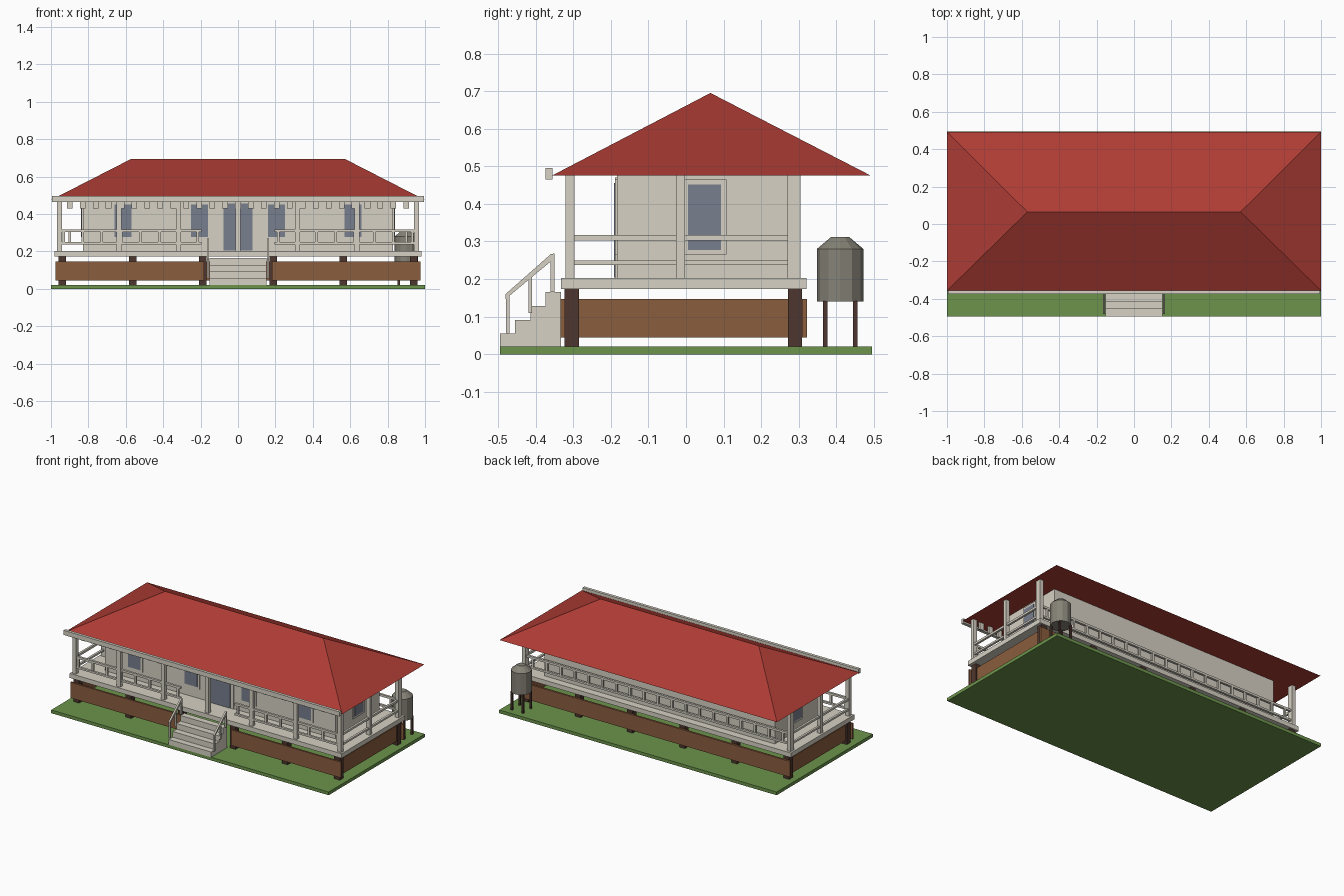
import bpy, bmesh, math

if "Cube" in bpy.data.objects:
    bpy.data.objects.remove(bpy.data.objects["Cube"])


def material(name, srgb):
    m = bpy.data.materials.new(name)
    lin = [((c / 255 + 0.055) / 1.055) ** 2.4 for c in srgb]
    m.diffuse_color = (*lin, 1)
    m.use_nodes = True
    m.node_tree.nodes["Principled BSDF"].inputs["Base Color"].default_value = m.diffuse_color
    return m


CREAM = material("cream paint", (214, 209, 196))
RED = material("red roofing", (174, 60, 52))
GREEN = material("grass green", (108, 148, 76))
BROWN = material("brown timber", (138, 93, 62))
DARK = material("dark timber", (78, 54, 46))
GLASS = material("blue grey glass", (120, 126, 142))
GREY = material("tank grey", (134, 131, 119))


def finish(name, bm, mat):
    bmesh.ops.recalc_face_normals(bm, faces=bm.faces)
    me = bpy.data.meshes.new(name)
    bm.to_mesh(me)
    bm.free()
    me.materials.append(mat)
    ob = bpy.data.objects.new(name, me)
    bpy.context.collection.objects.link(ob)
    return ob


def boxes(name, mat, items):
    """One object from boxes given as (x0, x1, y0, y1, z0, z1)."""
    bm = bmesh.new()
    for x0, x1, y0, y1, z0, z1 in items:
        vs = bmesh.ops.create_cube(bm, size=1)["verts"]
        for v in vs:
            v.co.x = x1 if v.co.x > 0 else x0
            v.co.y = y1 if v.co.y > 0 else y0
            v.co.z = z1 if v.co.z > 0 else z0
    return finish(name, bm, mat)


def mirror(items):
    """Add the copies on the other side of x = 0."""
    return items + [(-b, -a, *rest) for a, b, *rest in items]


def prism(name, mat, profile, spans):
    """Extrude a (y, z) profile over each x span."""
    bm = bmesh.new()
    for x0, x1 in spans:
        a = [bm.verts.new((x0, y, z)) for y, z in profile]
        b = [bm.verts.new((x1, y, z)) for y, z in profile]
        bm.faces.new(a)
        bm.faces.new(b[::-1])
        for i in range(len(a)):
            j = (i + 1) % len(a)
            bm.faces.new((a[i], a[j], b[j], b[i]))
    return finish(name, bm, mat)


# Ground slab, deck and house walls
boxes("lawn", GREEN, [(-1, 1, -0.495, 0.495, 0, 0.021)])
boxes("deck", CREAM, [(-0.98, 0.98, -0.333, 0.32, 0.173, 0.203)])
boxes("walls", CREAM, [(-0.83, 0.83, -0.183, 0.271, 0.2, 0.476)])

# Hipped roof
bm = bmesh.new()
eave = [bm.verts.new((x, y, 0.475)) for x, y in
        ((-1, -0.357), (1, -0.357), (1, 0.492), (-1, 0.492))]
left, right = [bm.verts.new((x, 0.065, 0.695)) for x in (-0.57, 0.57)]
for f in ((eave[0], eave[1], right, left), (eave[1], eave[2], right),
          (eave[2], eave[3], left, right), (eave[3], eave[0], left), eave[::-1]):
    bm.faces.new(f)
finish("roof", bm, RED)

# Front gutter and the row of valance tabs behind it
boxes("gutter", CREAM, [(-0.995, 0.995, -0.374, -0.355, 0.465, 0.495)])
boxes("valance_tabs", CREAM,
      [(x - 0.015, x + 0.015, -0.315, -0.302, 0.43, 0.476)
       for x in (-0.9 + i * 1.8 / 26 for i in range(27))])

# Veranda posts
FRONT, MID, BACK = -0.309, -0.014, 0.288
posts = [(x - 0.013, x + 0.013, FRONT - 0.012, FRONT + 0.012, 0.2, 0.476)
         for x in (-0.955 + i * 0.3183 for i in range(7))]
posts += mirror([(0.942, 0.968, MID - 0.012, MID + 0.012, 0.2, 0.476),
                 (0.942, 0.968, 0.27, 0.305, 0.2, 0.476)])
boxes("veranda_posts", CREAM, posts)

# Railings: two bars all round, balusters front and back
bars, balusters = [], []
for z0, z1 in ((0.238, 0.25), (0.303, 0.317)):
    bars += mirror([(0.195, 0.955, FRONT - 0.007, FRONT + 0.007, z0, z1),
                    (0.948, 0.962, FRONT, BACK, z0, z1)])
    bars.append((-0.955, 0.955, BACK - 0.007, BACK + 0.007, z0, z1))
for i in range(8):
    x = 0.215 + i * 0.1025
    balusters += mirror([(x - 0.007, x + 0.007, FRONT - 0.006, FRONT + 0.006, 0.25, 0.304)])
for i in range(19):
    x = -0.9 + i * 0.1
    balusters.append((x - 0.007, x + 0.007, BACK - 0.006, BACK + 0.006, 0.25, 0.304))
boxes("railing_bars", CREAM, bars)
boxes("railing_balusters", CREAM, balusters)

# Piers and skirting boards under the deck
boxes("piers", DARK, [(x - 0.02, x + 0.02, y - 0.019, y + 0.019, 0.02, 0.175)
                      for x in (-0.94, -0.564, -0.188, 0.188, 0.564, 0.94)
                      for y in (-0.304, 0.29)])
boxes("skirting_boards", BROWN,
      mirror([(0.182, 0.975, -0.334, -0.322, 0.045, 0.147),
              (0.938, 0.952, -0.3, 0.29, 0.045, 0.147)])
      + [(-0.975, 0.975, 0.309, 0.322, 0.045, 0.147)])

# Windows and door: trim plate with a glass pane just proud of it
trims, panes = [], []
W = -0.183
for x in (0.205, 0.615):
    trims += mirror([(x - 0.058, x + 0.058, W - 0.006, W, 0.265, 0.465)])
    panes += mirror([(x - 0.045, x + 0.045, W - 0.009, W, 0.278, 0.451)])
trims.append((-0.1, 0.1, W - 0.006, W, 0.203, 0.47))
panes.append((-0.077, 0.077, W - 0.009, W, 0.204, 0.456))
trims += mirror([(0.83, 0.836, -0.004, 0.108, 0.265, 0.465)])
panes += mirror([(0.83, 0.839, 0.005, 0.093, 0.278, 0.451)])
boxes("window_trim", CREAM, trims)
boxes("window_panes", GLASS, panes)

# Front steps
profile = [(-0.333, 0.02), (-0.495, 0.02)]
for i in range(4):
    y, z = -0.495 + i * 0.0405, 0.055 + i * 0.0367
    profile += [(y, z), (y + 0.0405, z)]
prism("steps", CREAM, profile, [(-0.153, 0.153)])

# Stair handrails
SIDES = [(-0.166, -0.155), (0.155, 0.166)]
boxes("stair_rail_posts", CREAM,
      [(a, b, y - 0.005, y + 0.005, z, z + 0.1)
       for a, b in SIDES
       for y, z in ((-0.474, 0.055), (-0.414, 0.11), (-0.355, 0.165))])
prism("stair_handrails", CREAM,
      [(-0.48, 0.147), (-0.35, 0.255), (-0.35, 0.268), (-0.36, 0.266), (-0.48, 0.16)], SIDES)

# Water tank with a truncated cone lid on four legs
TX, TY = 0.9, 0.41
bm = bmesh.new()
rings = []
for r, z in ((0.062, 0.14), (0.062, 0.28), (0.024, 0.312)):
    rings.append([bm.verts.new((TX + r * math.cos(math.tau * i / 12),
                                TY + r * math.sin(math.tau * i / 12), z)) for i in range(12)])
for lo, hi in zip(rings, rings[1:]):
    for i in range(12):
        j = (i + 1) % 12
        bm.faces.new((lo[i], lo[j], hi[j], hi[i]))
bm.faces.new(rings[0][::-1])
bm.faces.new(rings[-1])
finish("water_tank", bm, GREY)
boxes("tank_legs", DARK, [(x - 0.006, x + 0.006, y - 0.006, y + 0.006, 0.02, 0.142)
                          for x in (TX - 0.04, TX + 0.04) for y in (TY - 0.04, TY + 0.04)])
